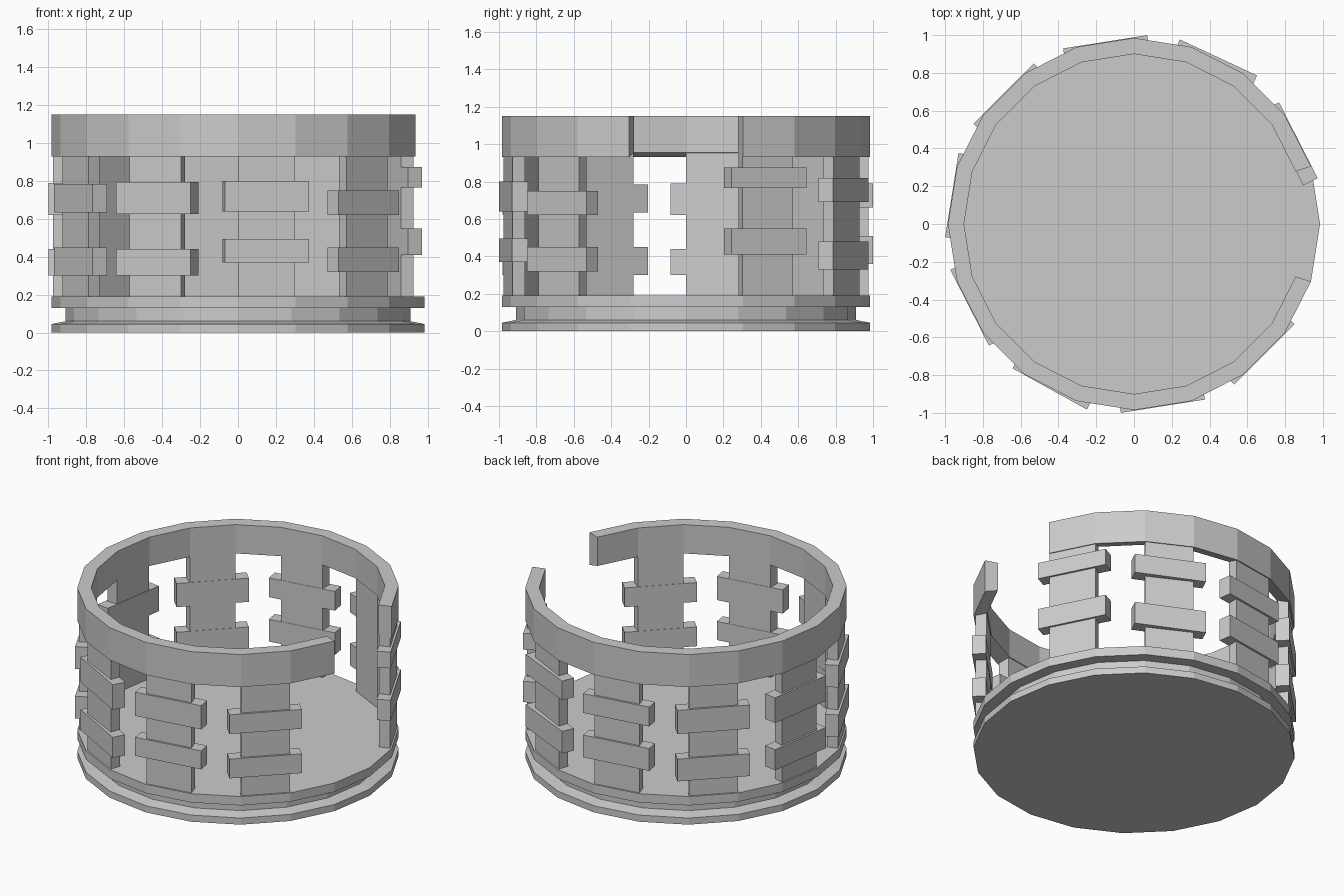
import bpy, bmesh
from math import cos, sin, radians
from mathutils import Matrix, Vector

if "Cube" in bpy.data.objects:
    bpy.data.objects.remove(bpy.data.objects["Cube"])

STEP = 18  # twenty-sided drum


def finish(name, bm):
    bmesh.ops.recalc_face_normals(bm, faces=bm.faces[:])
    me = bpy.data.meshes.new(name)
    bm.to_mesh(me)
    bm.free()
    ob = bpy.data.objects.new(name, me)
    bpy.context.collection.objects.link(ob)
    return ob


def sector(name, profile, start, segments):
    """Sweep a closed (radius, z) profile around z and cap both ends."""
    bm = bmesh.new()
    rows = []
    for i in range(segments + 1):
        a = radians(start + i * STEP)
        rows.append([bm.verts.new((r * cos(a), r * sin(a), z)) for r, z in profile])
    n = len(profile)
    for p, q in zip(rows, rows[1:]):
        for j in range(n):
            k = (j + 1) % n
            bm.faces.new((p[j], p[k], q[k], q[j]))
    bm.faces.new(rows[0])
    bm.faces.new(rows[-1])
    return finish(name, bm)


def disc(name, profile):
    """Stack of 20-sided outlines closed at the bottom and top."""
    bm = bmesh.new()
    rows = [[bm.verts.new((r * cos(radians(i * STEP)), r * sin(radians(i * STEP)), z))
             for i in range(20)] for r, z in profile]
    for p, q in zip(rows, rows[1:]):
        for i in range(20):
            k = (i + 1) % 20
            bm.faces.new((p[i], p[k], q[k], q[i]))
    bm.faces.new(rows[0])
    bm.faces.new(rows[-1])
    return finish(name, bm)


def band(name, angle, z0, z1, push, yaw):
    """Flat block laid tangentially across a post."""
    bm = bmesh.new()
    bmesh.ops.create_cube(bm, size=1)
    place = (Matrix.Rotation(radians(angle), 4, 'Z')
             @ Matrix.Translation(Vector((0.934 + push, 0, (z0 + z1) / 2)))
             @ Matrix.Rotation(radians(yaw), 4, 'Z')
             @ Matrix.Diagonal((0.085, 0.45, z1 - z0, 1)))
    bmesh.ops.transform(bm, matrix=place, verts=bm.verts[:])
    return finish(name, bm)


# Grooved base with solid floor
disc("base", [(0.985, 0), (0.985, 0.045), (0.91, 0.06), (0.91, 0.13),
              (0.985, 0.13), (0.985, 0.19)])

# Top ring, open on the +x side
sector("top_ring", [(0.985, 0.93), (0.985, 1.15), (0.9, 1.15), (0.9, 0.955)], 18, 18)

# Posts on every other side (none below the opening), two bands each
posts = [  # start angle, lower band z, upper band z, push out, yaw
    (18, (0.41, 0.55), (0.765, 0.875), 0, 0),
    (54, (0.33, 0.48), (0.69, 0.82), 0.012, 2),
    (90, (0.36, 0.51), (0.66, 0.79), 0, 0),
    (126, (0.30, 0.45), (0.62, 0.78), 0, 0),
    (162, (0.30, 0.44), (0.62, 0.79), 0, 0),
    (198, (0.30, 0.45), (0.635, 0.785), 0, 0),
    (234, (0.30, 0.44), (0.625, 0.795), 0.004, -2),
    (270, (0.37, 0.495), (0.64, 0.80), 0, 0),
    (306, (0.32, 0.45), (0.62, 0.75), 0, 0),
]
for i, (a, low, high, push, yaw) in enumerate(posts):
    sector(f"post_{i}", [(0.975, 0.18), (0.975, 0.95), (0.905, 0.96), (0.905, 0.18)], a, 1)
    band(f"lower_band_{i}", a + 9, *low, push, yaw)
    band(f"upper_band_{i}", a + 9, *high, push, yaw)
